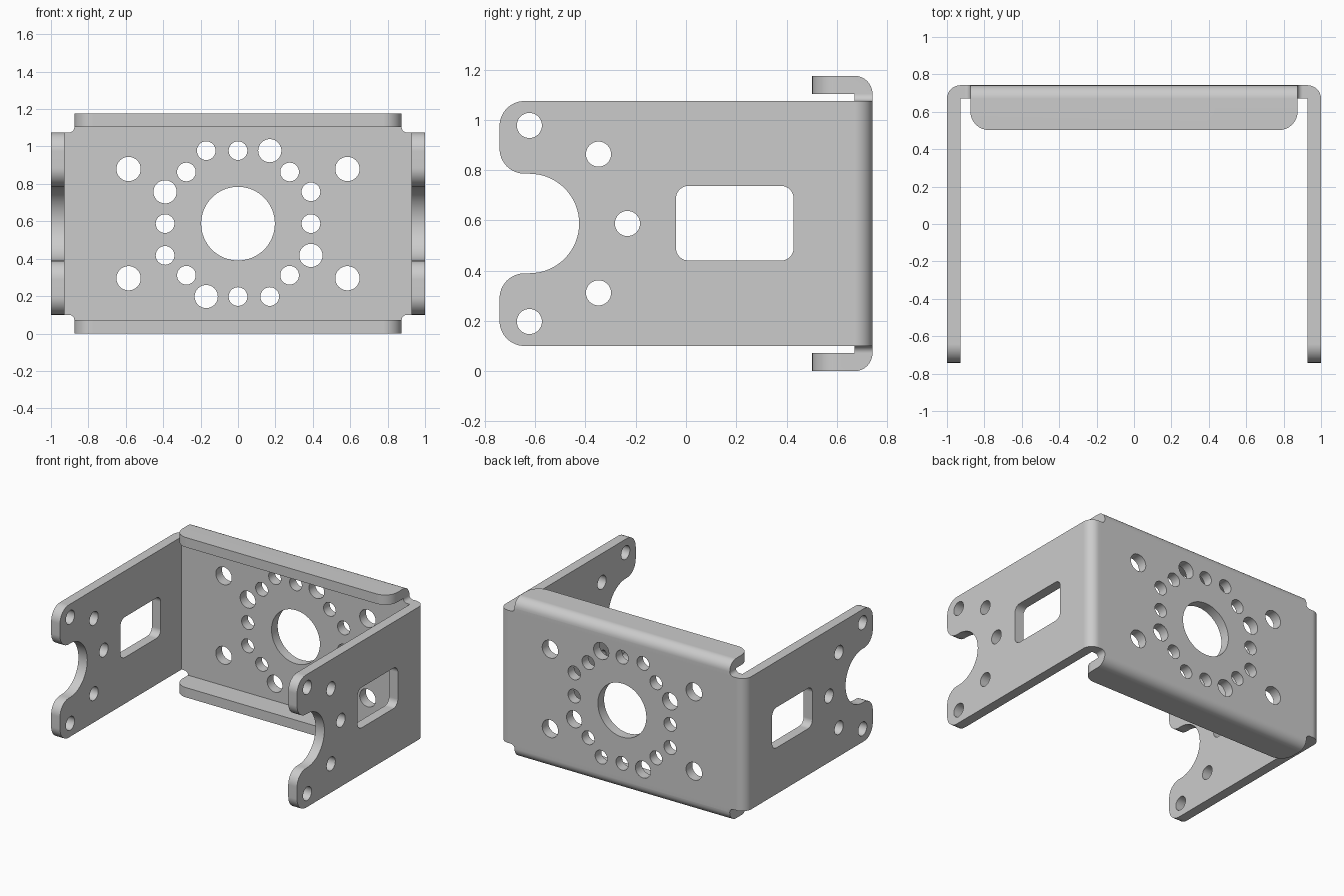
import bpy, bmesh
from math import sin, cos, radians

if "Cube" in bpy.data.objects:
    bpy.data.objects.remove(bpy.data.objects["Cube"])

T = 0.072                      # sheet thickness, also the outer bend radius
H = 1.175                      # total height
ZC = H / 2                     # mid height
YB = 0.742                     # back face
FX = 0.875                     # half width of the flanges
Z0, Z1 = 0.1, H - 0.1          # lower and upper edge of the side arms


def arc(a, b, r, start, end, n=8):
    angles = [radians(start + (end - start) * i / n) for i in range(n + 1)]
    return [(a + r * cos(t), b + r * sin(t)) for t in angles]


def circle(a, b, r, n=32):
    return arc(a, b, r, 0, 360, n)[:-1]


def rounded_rect(a0, a1, b0, b1, r):
    return (arc(a1 - r, b1 - r, r, 0, 90) + arc(a0 + r, b1 - r, r, 90, 180)
            + arc(a0 + r, b0 + r, r, 180, 270) + arc(a1 - r, b0 + r, r, 270, 360))


def prisms(name, axis, lo, hi, outlines):
    """One object holding every outline extruded along the axis."""
    place = {'x': lambda a, b, h: (h, a, b),
             'y': lambda a, b, h: (a, h, b),
             'z': lambda a, b, h: (a, b, h)}[axis]
    bm = bmesh.new()
    for pts in outlines:
        low = [bm.verts.new(place(a, b, lo)) for a, b in pts]
        top = [bm.verts.new(place(a, b, hi)) for a, b in pts]
        bm.faces.new(low)
        bm.faces.new(top[::-1])
        n = len(pts)
        for i in range(n):
            j = (i + 1) % n
            bm.faces.new((low[j], low[i], top[i], top[j]))
    bmesh.ops.recalc_face_normals(bm, faces=bm.faces)
    mesh = bpy.data.meshes.new(name)
    bm.to_mesh(mesh)
    bm.free()
    ob = bpy.data.objects.new(name, mesh)
    bpy.context.collection.objects.link(ob)
    return ob


def combine(ob, other, operation):
    other.hide_render = True
    mod = ob.modifiers.new("combine", 'BOOLEAN')
    mod.operation, mod.solver, mod.object = operation, 'EXACT', other
    bpy.context.view_layer.objects.active = ob
    bpy.ops.object.modifier_apply(modifier=mod.name)
    bpy.data.objects.remove(other)


# Side arms and back: U-shaped bend seen from above, trimmed to the side outline
u_shape = ([(-1 + T, -0.9), (-1, -0.9)] + arc(-1 + T, YB - T, T, 180, 90)
           + arc(1 - T, YB - T, T, 90, 0)
           + [(1, -0.9), (1 - T, -0.9), (1 - T, YB - T), (-1 + T, YB - T)])
bracket = prisms("bracket", 'z', -0.2, H + 0.2, [u_shape])
upper = ([(0.9, Z1)] + arc(-YB + 0.1, Z1 - 0.1, 0.1, 90, 180)
         + arc(-YB + 0.1, ZC + 0.298, 0.1, 180, 270)
         + arc(-0.623, ZC, 0.198, 90, 0, 16))
lower = [(y, H - z) for y, z in upper[-2::-1]]
combine(bracket, prisms("side_outline", 'x', -1.2, 1.2, [upper + lower]), 'INTERSECT')

# Top and bottom flanges: C-shaped bend seen from the side, trimmed in plan
c_shape = ([(0.3, H - T), (0.3, H)] + arc(YB - T, H - T, T, 90, 0)
           + arc(YB - T, T, T, 0, -90)
           + [(0.3, 0), (0.3, T), (YB - T, T), (YB - T, H - T)])
flanges = prisms("flanges", 'x', -1.2, 1.2, [c_shape])
plan = ([(FX, 0.9), (-FX, 0.9)] + arc(-FX + 0.1, 0.602, 0.1, 180, 270)
        + arc(FX - 0.1, 0.602, 0.1, 270, 360))
combine(flanges, prisms("flange_outline", 'z', -0.2, H + 0.2, [plan]), 'INTERSECT')
combine(bracket, flanges, 'UNION')

# Small fillets in the four bend reliefs
r = 0.028
fillet = ([(FX - 0.02, Z1 - 0.02), (FX + r, Z1 - 0.02)]
          + arc(FX + r, Z1 + r, r, 270, 180, 6) + [(FX - 0.02, Z1 + r)])
fillets = [[(sx * x, ZC + sz * (z - ZC)) for x, z in fillet]
           for sx in (1, -1) for sz in (1, -1)]
combine(bracket, prisms("relief_fillets", 'y', YB - T, YB, fillets), 'UNION')

# Back holes: centre bore, corner holes and a pattern repeated every quarter turn
holes = [circle(0, ZC, 0.197, 64)]
holes += [circle(sx * 0.585, ZC + sz * 0.292, 0.065) for sx in (1, -1) for sz in (1, -1)]
quarter = [(0, 0.39, 0.05), (0.276, 0.276, 0.05), (0.17, 0.39, 0.062), (-0.17, 0.39, 0.05)]
for turn in range(4):
    holes += [circle(x, ZC + z, rad) for x, z, rad in quarter]
    quarter = [(-z, x, rad) for x, z, rad in quarter]
combine(bracket, prisms("back_holes", 'y', 0.6, 0.9, holes), 'DIFFERENCE')

# Side holes and windows, cut through both arms
cuts = [rounded_rect(-0.04, 0.428, 0.44, 0.737, 0.05), circle(-0.233, ZC, 0.05)]
for s in (1, -1):
    cuts += [circle(-0.623, ZC + s * 0.39, 0.05), circle(-0.348, ZC + s * 0.276, 0.05)]
combine(bracket, prisms("side_holes", 'x', -1.2, 1.2, cuts), 'DIFFERENCE')

# Smooth bends and holes, flat sheet faces
bpy.ops.object.select_all(action='DESELECT')
bracket.select_set(True)
bpy.context.view_layer.objects.active = bracket
bpy.ops.object.shade_smooth_by_angle(angle=radians(30))
weighted = bracket.modifiers.new("flat_faces", 'WEIGHTED_NORMAL')
weighted.keep_sharp = True
